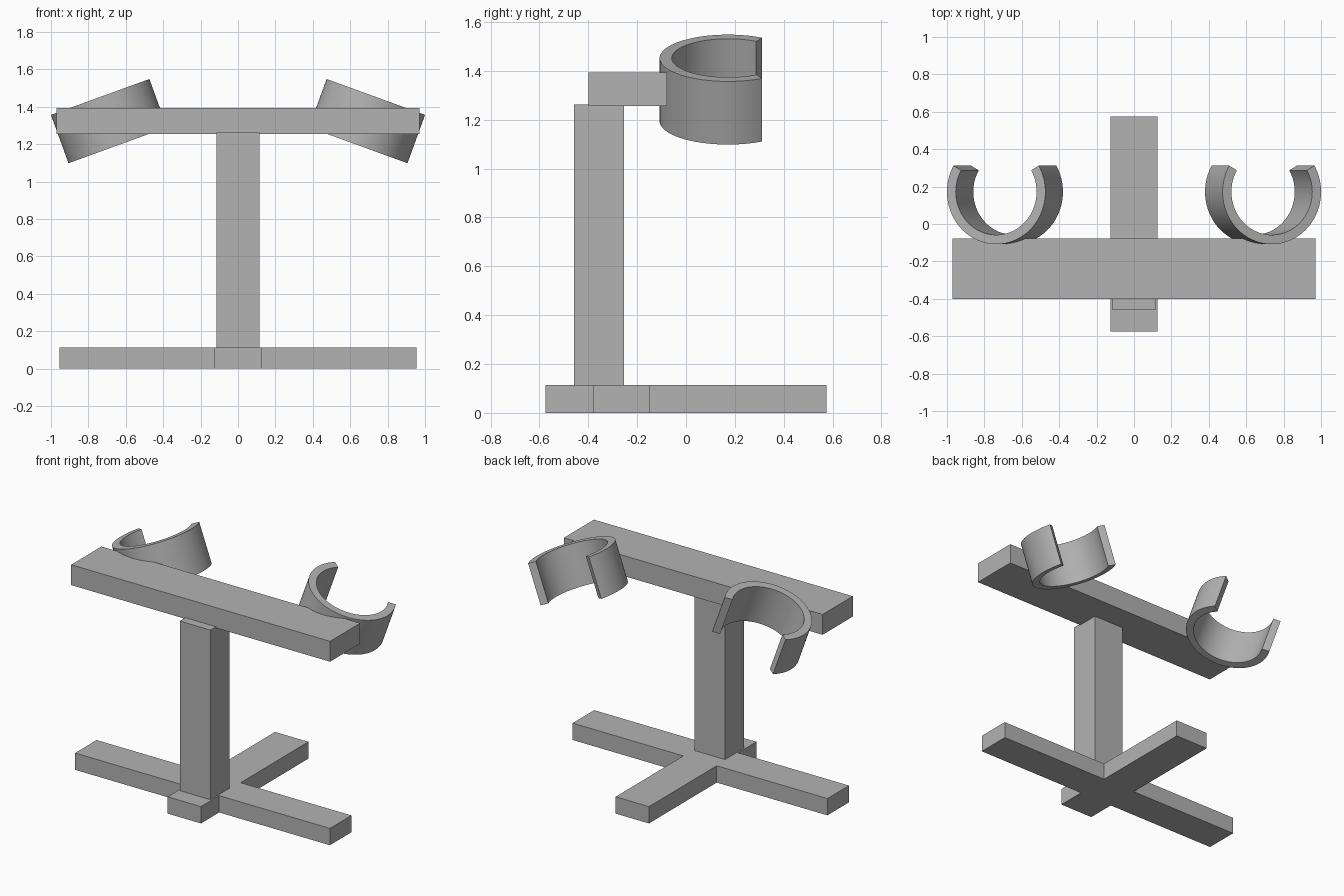
import bpy
import bmesh
from math import cos, sin, radians

cube = bpy.data.objects.get("Cube")
if cube:
    bpy.data.objects.remove(cube, do_unlink=True)

grey = bpy.data.materials.new("plain_grey")
grey.use_nodes = True
colour = (0.45, 0.45, 0.45, 1)
grey.diffuse_color = colour
grey.node_tree.nodes["Principled BSDF"].inputs["Base Color"].default_value = colour


def extrude_outline(name, outline, low, high):
    """Solid prism made from a flat outline, raised from low to high."""
    bm = bmesh.new()
    face = bm.faces.new([bm.verts.new((x, y, low)) for x, y in outline])
    result = bmesh.ops.extrude_face_region(bm, geom=[face])
    top = [v for v in result["geom"] if isinstance(v, bmesh.types.BMVert)]
    bmesh.ops.translate(bm, verts=top, vec=(0, 0, high - low))
    bmesh.ops.recalc_face_normals(bm, faces=bm.faces)
    mesh = bpy.data.meshes.new(name)
    bm.to_mesh(mesh)
    bm.free()
    mesh.materials.append(grey)
    obj = bpy.data.objects.new(name, mesh)
    bpy.context.collection.objects.link(obj)
    return obj


def block(name, half_width, front, back, low, high):
    outline = [(-half_width, front), (half_width, front),
               (half_width, back), (-half_width, back)]
    return extrude_outline(name, outline, low, high)


# Cross-shaped foot, with the side arms set towards the front
arm, spine, depth = 0.955, 0.125, 0.575
front, back = -0.38, -0.15
right_side = [(spine, -depth), (spine, front), (arm, front),
              (arm, back), (spine, back), (spine, depth)]
left_side = [(-x, y) for x, y in reversed(right_side)]
base_height = 0.114
extrude_outline("cross_base", right_side + left_side, 0, base_height)

# Upright post and horizontal beam
block("post", 0.115, -0.459, -0.253, base_height, 1.263)
block("beam", 0.97, -0.40, -0.077, 1.255, 1.393)

# Open clips behind the beam, tilted outward at the top
outer, inner, height = 0.28, 0.23, 0.275
steps = 64
angles = [radians(150 + 240 * i / steps) for i in range(steps + 1)]
clip_outline = [(outer * cos(a), outer * sin(a)) for a in angles]
clip_outline += [(inner * cos(a), inner * sin(a)) for a in reversed(angles)]

for side, label in ((1, "left"), (-1, "right")):
    clip = extrude_outline(label + "_clip", clip_outline, -height / 2, height / 2)
    clip.location = (side * 0.69, 0.172, 1.323)
    clip.rotation_euler.y = side * radians(20)
    bpy.ops.object.select_all(action="DESELECT")
    clip.select_set(True)
    bpy.context.view_layer.objects.active = clip
    bpy.ops.object.shade_smooth_by_angle(angle=radians(30))
